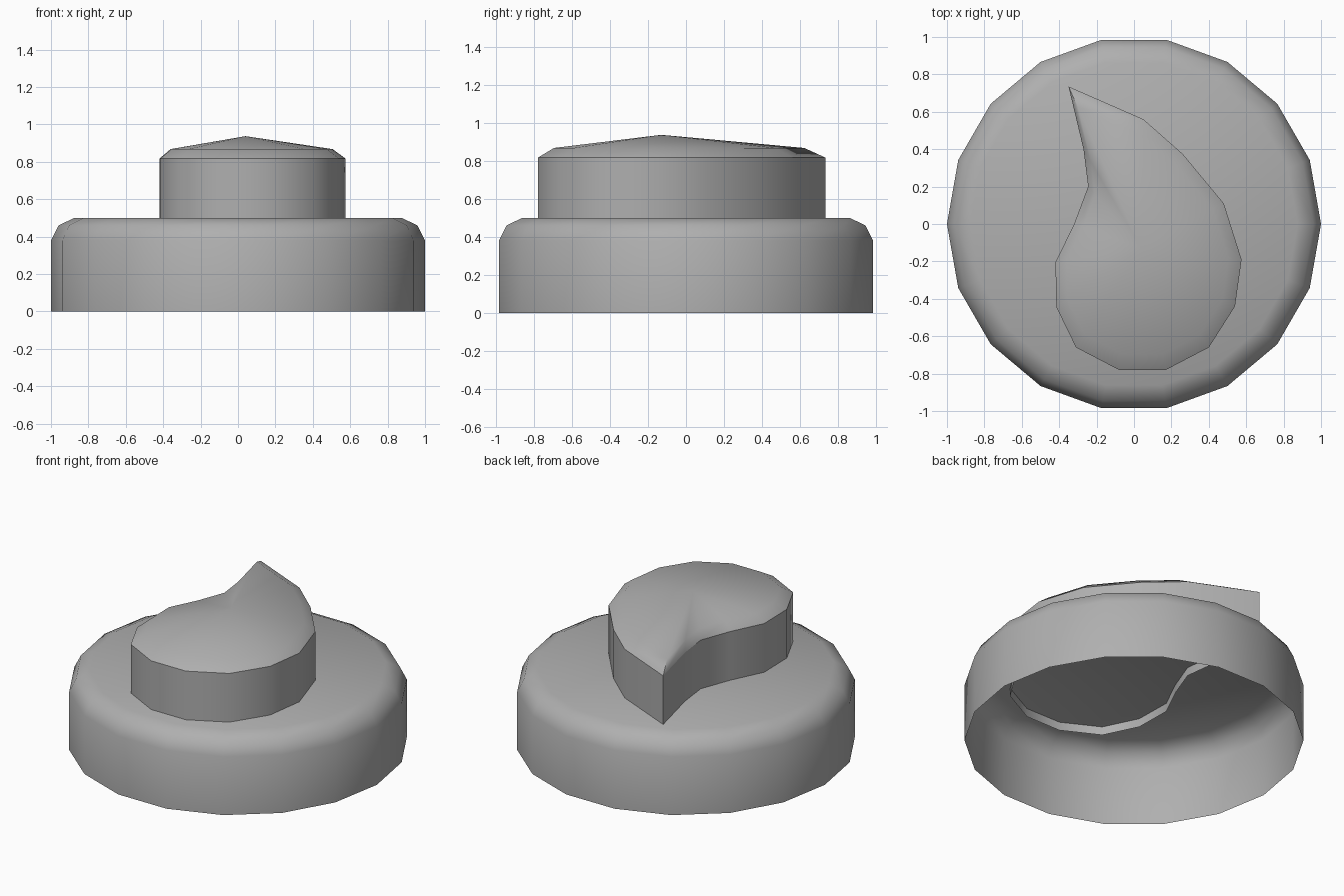
import bpy, bmesh, math

if "Cube" in bpy.data.objects:
    bpy.data.objects.remove(bpy.data.objects["Cube"])

grey = bpy.data.materials.new("dark_grey")
grey.diffuse_color = (0.43, 0.43, 0.43, 1)
grey.use_nodes = True
grey.node_tree.nodes["Principled BSDF"].inputs["Base Color"].default_value = grey.diffuse_color


def make_shell(name, rings, apex, sharp_ring=None):
    """Skin a stack of closed rings, close the top with a fan, leave the bottom open."""
    bm = bmesh.new()
    loops = [[bm.verts.new(p) for p in ring] for ring in rings]
    n = len(rings[0])
    for low, high in zip(loops, loops[1:]):
        for i in range(n):
            j = (i + 1) % n
            bm.faces.new((low[i], low[j], high[j], high[i]))
    tip = bm.verts.new(apex)
    for i in range(n):
        bm.faces.new((loops[-1][i], loops[-1][(i + 1) % n], tip))
    if sharp_ring is not None:
        ring = loops[sharp_ring]
        for i in range(n):
            bm.edges.get((ring[i], ring[(i + 1) % n])).smooth = False
    mesh = bpy.data.meshes.new(name)
    bm.to_mesh(mesh)
    bm.free()
    mesh.materials.append(grey)
    obj = bpy.data.objects.new(name, mesh)
    bpy.context.collection.objects.link(obj)
    bpy.context.view_layer.objects.active = obj
    obj.select_set(True)
    bpy.ops.object.shade_smooth_by_angle(angle=math.radians(50), keep_sharp_edges=True)
    obj.select_set(False)
    return obj


# Round base: 18-sided hollow cap with a rounded shoulder
def circle(r, z, sides=18):
    return [(r * math.cos(math.tau * i / sides), r * math.sin(math.tau * i / sides), z)
            for i in range(sides)]


base_profile = [(1, 0), (1, 0.38), (0.96, 0.46), (0.875, 0.5)]
make_shell("round_base", [circle(r, z) for r, z in base_profile], (0, 0, 0.5))

# Raised drop: outline counter-clockwise from the tip, shrunk towards its peak
outline = [(-0.35, 0.735), (-0.27, 0.40), (-0.245, 0.20), (-0.32, 0.0), (-0.42, -0.205),
           (-0.415, -0.445), (-0.31, -0.66), (-0.08, -0.78), (0.17, -0.78),
           (0.40, -0.66), (0.54, -0.44), (0.575, -0.19), (0.48, 0.11),
           (0.26, 0.375), (0.05, 0.56)]
cx, cy = 0.04, -0.13


def drop_ring(scale, z):
    return [(cx + (x - cx) * scale, cy + (y - cy) * scale, z) for x, y in outline]


make_shell("raised_drop", [drop_ring(1, 0.445), drop_ring(1, 0.817), drop_ring(0.87, 0.868)],
           (cx, cy, 0.937), sharp_ring=1)
